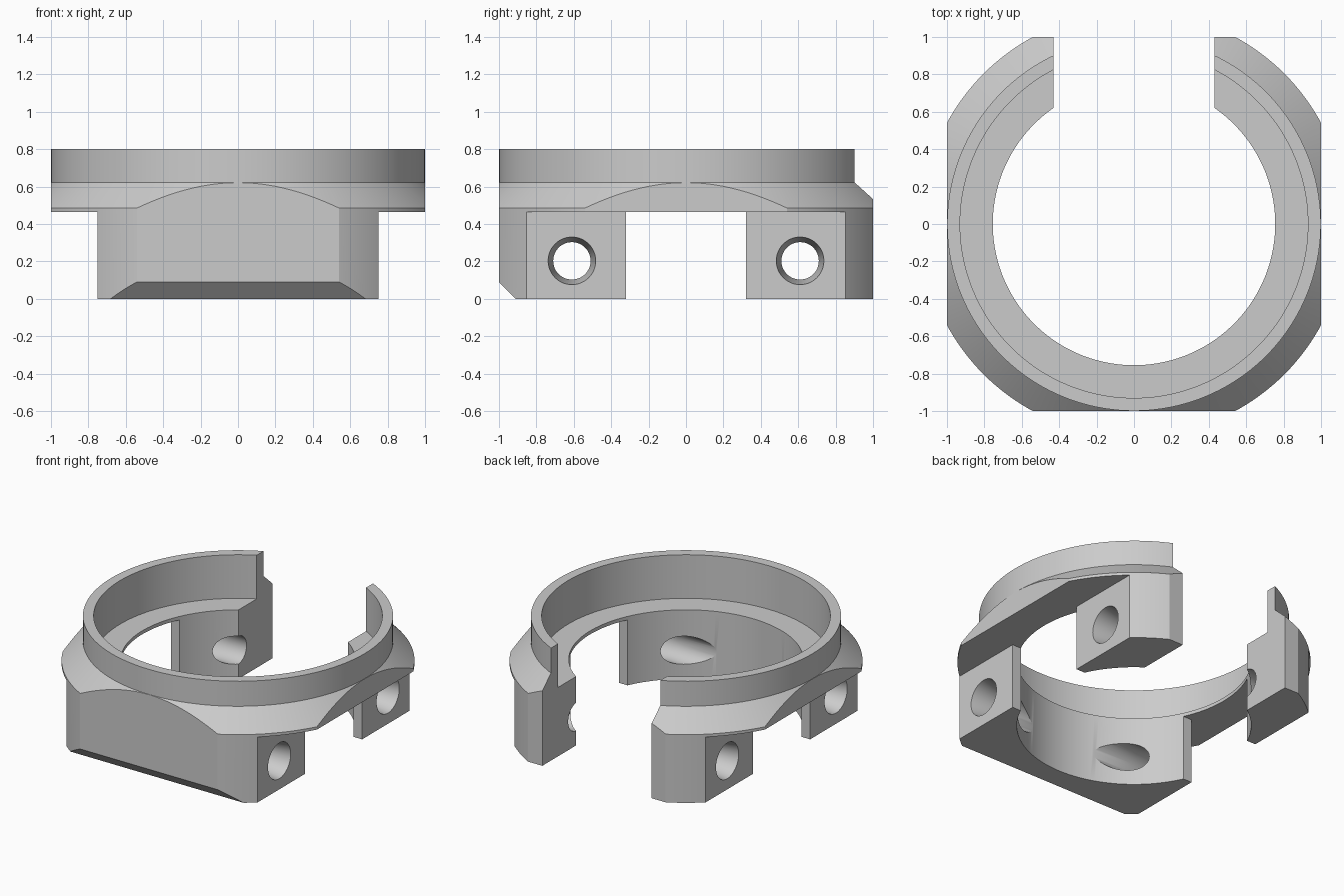
import bpy, bmesh, math
from mathutils import Matrix

cube = bpy.data.objects.get("Cube")
if cube:
    bpy.data.objects.remove(cube, do_unlink=True)

SEGMENTS = 160

grey = bpy.data.materials.new("plain grey")
grey.use_nodes = True
colour = (0.6, 0.6, 0.6, 1)
grey.diffuse_color = colour
grey.node_tree.nodes["Principled BSDF"].inputs["Base Color"].default_value = colour


def finish(bm, name):
    bmesh.ops.recalc_face_normals(bm, faces=bm.faces)
    mesh = bpy.data.meshes.new(name)
    bm.to_mesh(mesh)
    bm.free()
    mesh.materials.append(grey)
    obj = bpy.data.objects.new(name, mesh)
    bpy.context.collection.objects.link(obj)
    return obj


def lathe(name, profile, axis="Z", centre=(0, 0, 0)):
    """Revolve a closed loop of (radius, height) points."""
    bm = bmesh.new()
    rings = []
    for i in range(SEGMENTS):
        a = 2 * math.pi * i / SEGMENTS
        rings.append([bm.verts.new((r * math.cos(a), r * math.sin(a), z)) for r, z in profile])
    n = len(profile)
    for i in range(SEGMENTS):
        a, b = rings[i], rings[(i + 1) % SEGMENTS]
        for j in range(n):
            k = (j + 1) % n
            bm.faces.new((a[j], b[j], b[k], a[k]))
    return finish(bm, name)


def block(name, low, high):
    bm = bmesh.new()
    size = [h - l for l, h in zip(low, high)]
    mid = [(h + l) / 2 for l, h in zip(low, high)]
    bmesh.ops.create_cube(bm, size=1, matrix=Matrix.Translation(mid) @ Matrix.Diagonal((*size, 1)))
    return finish(bm, name)


def bolt_hole(y, z):
    """Through hole along x, tapering wider at both outer faces."""
    bm = bmesh.new()
    stations = [(-0.85, 0.142), (-0.57, 0.1), (0.57, 0.1), (0.85, 0.142)]
    n = 48
    rings = [[bm.verts.new((x, y + r * math.cos(2 * math.pi * i / n), z + r * math.sin(2 * math.pi * i / n)))
              for i in range(n)] for x, r in stations]
    for a, b in zip(rings, rings[1:]):
        for i in range(n):
            k = (i + 1) % n
            bm.faces.new((a[i], a[k], b[k], b[i]))
    bm.faces.new(rings[0])
    bm.faces.new(rings[-1])
    return finish(bm, "bolt_hole_cutter")


def apply_boolean(target, cutter, operation="DIFFERENCE"):
    mod = target.modifiers.new("cut", "BOOLEAN")
    mod.operation, mod.solver, mod.object = operation, "EXACT", cutter
    bpy.context.view_layer.objects.active = target
    bpy.ops.object.modifier_apply(modifier=mod.name)
    bpy.data.objects.remove(cutter, do_unlink=True)


# Ring body: thick base, sloped shoulder, thin upper wall and inner shelf
ring = lathe("clamp_ring", [(0.755, 0), (1.137, 0), (1.137, 0.485), (0.999, 0.622),
                            (0.999, 0.8), (0.93, 0.8), (0.93, 0.49), (0.755, 0.49)])

# Flats on the four sides
apply_boolean(ring, block("flats", (-1, -1, -1), (1, 1, 2)), "INTERSECT")

# Open gap at the back
apply_boolean(ring, block("gap", (-0.43, 0.2, -1), (0.43, 2, 2)))

# Side steps and cross slot that leave the lower legs
for side in (-1, 1):
    xs = sorted((side * 0.752, side * 2))
    apply_boolean(ring, block("side_step", (xs[0], -2, -1), (xs[1], 2, 0.465)))
apply_boolean(ring, block("cross_slot", (-2, -0.32, -1), (2, 0.32, 0.465)))

# Bevel along the lower front edge
bm = bmesh.new()
outline = [(-1.2, 0.29), (-1.2, -0.2), (-0.71, -0.2)]
ends = [[bm.verts.new((x, y, z)) for y, z in outline] for x in (-1.5, 1.5)]
for end in ends:
    bm.faces.new(end)
for j in range(3):
    k = (j + 1) % 3
    bm.faces.new((ends[0][j], ends[0][k], ends[1][k], ends[1][j]))
apply_boolean(ring, finish(bm, "front_bevel"))

# Bolt holes through the legs
for y in (-0.61, 0.61):
    apply_boolean(ring, bolt_hole(y, 0.203))

# Smooth curved walls, keep edges crisp
bpy.ops.object.select_all(action="DESELECT")
ring.select_set(True)
bpy.context.view_layer.objects.active = ring
bpy.ops.object.shade_smooth_by_angle(angle=math.radians(25))
